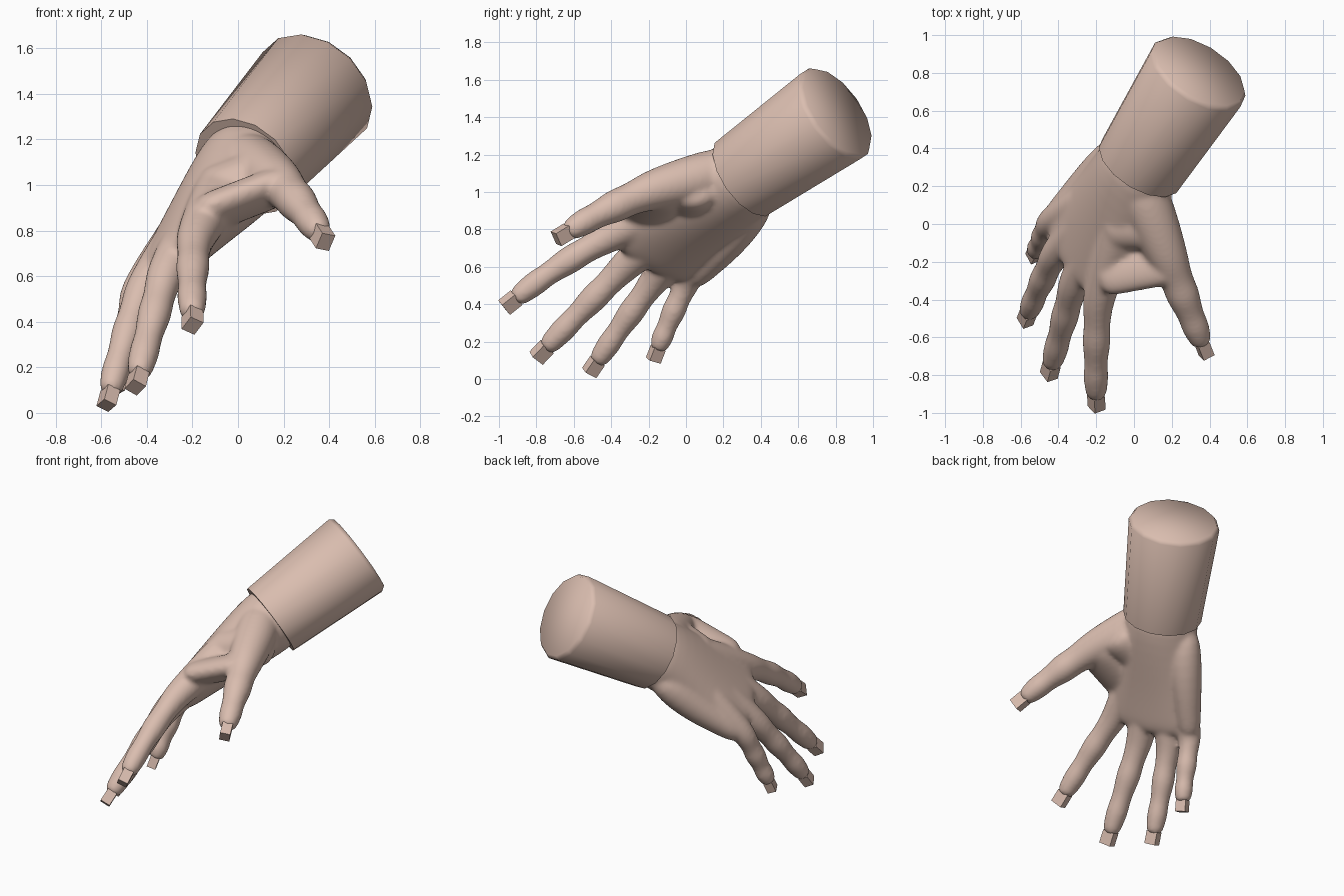
import bpy
import bmesh
import math
from mathutils import Vector, Matrix

cube = bpy.data.objects.get("Cube")
if cube:
    bpy.data.objects.remove(cube, do_unlink=True)

# Material
skin = bpy.data.materials.new("warm_skin")
skin.use_nodes = True
skin_colour = (0.7, 0.51, 0.43, 1)
skin.diffuse_color = skin_colour
skin.node_tree.nodes["Principled BSDF"].inputs["Base Color"].default_value = skin_colour

# Direction across the knuckles, from little finger to thumb
ACROSS = Vector((0.48, -0.77, 0.42)).normalized()
WRIST = Vector((0, 0.28, 1.13))


def frame(direction):
    """Side, thickness and length axes for a part running along direction."""
    along = direction.normalized()
    side = (ACROSS - along * ACROSS.dot(along)).normalized()
    return side, along.cross(side), along


def add_tube(bm, stations, sides=12):
    """Loft elliptical rings; each station is centre, half width, half thickness."""
    centres = [station[0] for station in stations]
    rings = []
    for i, (centre, half_width, half_thick) in enumerate(stations):
        tangent = centres[min(i + 1, len(centres) - 1)] - centres[max(i - 1, 0)]
        side, thick, along = frame(tangent)
        ring = []
        for k in range(sides):
            angle = math.tau * k / sides
            offset = side * math.cos(angle) * half_width + thick * math.sin(angle) * half_thick
            ring.append(bm.verts.new(centre + offset))
        rings.append(ring)
    for low, high in zip(rings, rings[1:]):
        for k in range(sides):
            n = (k + 1) % sides
            bm.faces.new((low[k], low[n], high[n], high[k]))
    bm.faces.new(rings[0][::-1])
    bm.faces.new(rings[-1])


def digit_stations(base, joint, tip, base_radius, tip_radius, steps=8):
    """Bent digit with swollen joints, rooted inside the palm at the wrist."""
    stations = []
    for pull, extra in ((0.95, 0.03), (0.6, 0.035), (0.3, 0.025)):
        radius = base_radius + extra
        stations.append((base.lerp(WRIST, pull), radius, radius))
    for i in range(steps + 1):
        t = i / steps
        bend = joint - base.lerp(tip, 0.5)
        centre = base.lerp(tip, t) + bend * 4 * t * (1 - t)
        swelling = 0.007 * math.cos(math.tau * (t - 0.4) / 0.38)
        radius = base_radius + (tip_radius - base_radius) * t + swelling
        stations.append((centre, radius, radius))
    return stations


def finish(bm, name):
    bmesh.ops.recalc_face_normals(bm, faces=bm.faces)
    mesh = bpy.data.meshes.new(name)
    bm.to_mesh(mesh)
    bm.free()
    mesh.materials.append(skin)
    obj = bpy.data.objects.new(name, mesh)
    bpy.context.collection.objects.link(obj)
    return obj


def add_nail(name, stations):
    """Blocky nail that continues the end of a digit."""
    tip, radius, _ = stations[-1]
    side, thick, along = frame(tip - stations[-2][0])
    size = Vector((1.45, 1.2, 1.6)) * radius
    bm = bmesh.new()
    bmesh.ops.create_cube(bm, size=1, matrix=Matrix.Diagonal(size).to_4x4())
    turn = Matrix((side, thick, along)).transposed().to_4x4()
    bm.transform(Matrix.Translation(tip + along * 0.018) @ turn)
    finish(bm, name)


# Knuckle, middle joint and tip of each digit, then its radii
thumb = digit_stations(Vector((0.18, -0.18, 1.01)), Vector((0.28, -0.43, 0.9)),
                       Vector((0.365, -0.645, 0.78)), 0.106, 0.06)
index = digit_stations(Vector((-0.19, -0.4, 0.765)), Vector((-0.2, -0.68, 0.6)),
                       Vector((-0.2, -0.925, 0.42)), 0.083, 0.06)
middle = digit_stations(Vector((-0.32, -0.32, 0.61)), Vector((-0.38, -0.54, 0.385)),
                        Vector((-0.44, -0.76, 0.155)), 0.083, 0.06)
ring = digit_stations(Vector((-0.42, -0.16, 0.54)), Vector((-0.5, -0.33, 0.305)),
                      Vector((-0.565, -0.485, 0.08)), 0.079, 0.057)
little = digit_stations(Vector((-0.45, 0.01, 0.53)), Vector((-0.49, -0.085, 0.32)),
                        Vector((-0.525, -0.155, 0.15)), 0.071, 0.053)
digits = {"thumb": thumb, "index": index, "middle": middle, "ring": ring, "little": little}

# Palm, flattening from the wrist to the knuckles
palm = [(Vector((0.09, 0.4, 1.15)), 0.23, 0.22),
        (Vector((0, 0.26, 1.04)), 0.245, 0.22),
        (Vector((-0.17, 0, 0.83)), 0.3, 0.15),
        (Vector((-0.27, -0.13, 0.7)), 0.325, 0.115),
        (Vector((-0.34, -0.22, 0.61)), 0.29, 0.09)]

# Heel of the hand on the little finger side
heel = [(Vector((-0.05, 0.42, 1)), 0.11, 0.11),
        (Vector((-0.2, 0.26, 0.77)), 0.11, 0.11),
        (Vector((-0.36, 0.1, 0.6)), 0.08, 0.08),
        (Vector((-0.44, 0.02, 0.52)), 0.07, 0.07)]


def bridge(start, end, half_width, half_thick):
    """Flat fold of skin spanning two points."""
    return [(start.lerp(end, t), half_width, half_thick) for t in (0, 0.35, 0.7, 1)]


# Web of the thumb and the thick ball of muscle behind it
web = bridge(Vector((0.24, -0.16, 1.02)), Vector((-0.2, -0.24, 0.85)), 0.165, 0.085)
thumb_ball = bridge(Vector((0.2, 0.02, 1.06)), Vector((-0.15, 0.02, 0.93)), 0.17, 0.14)

# Hand: the overlapping volumes are fused into one smooth skin
bm = bmesh.new()
for stations in [palm, heel, web, thumb_ball, *digits.values()]:
    add_tube(bm, stations)
hand = finish(bm, "hand")
rounding = hand.modifiers.new("rounding", "SUBSURF")
rounding.levels = rounding.render_levels = 2
fuse = hand.modifiers.new("fuse", "REMESH")
fuse.mode = "VOXEL"
fuse.voxel_size = 0.012
fuse.use_smooth_shade = True
soften = hand.modifiers.new("soften", "SMOOTH")
soften.factor = 0.5
soften.iterations = 16

for name, stations in digits.items():
    add_nail(name + "_nail", stations)

# Forearm cuff, wider at the elbow end, with a softened rim
lower, upper = Vector((0.03, 0.31, 1.08)), Vector((0.35, 0.81, 1.43))
bm = bmesh.new()
add_tube(bm, [(lower, 0.245, 0.245), (lower.lerp(upper, 0.96), 0.285, 0.285),
              (upper, 0.265, 0.265)], sides=14)
forearm = finish(bm, "forearm")

# Smooth shading with a crisp wrist edge
bpy.ops.object.select_all(action="DESELECT")
forearm.select_set(True)
bpy.context.view_layer.objects.active = forearm
bpy.ops.object.shade_smooth_by_angle(angle=math.radians(60))
